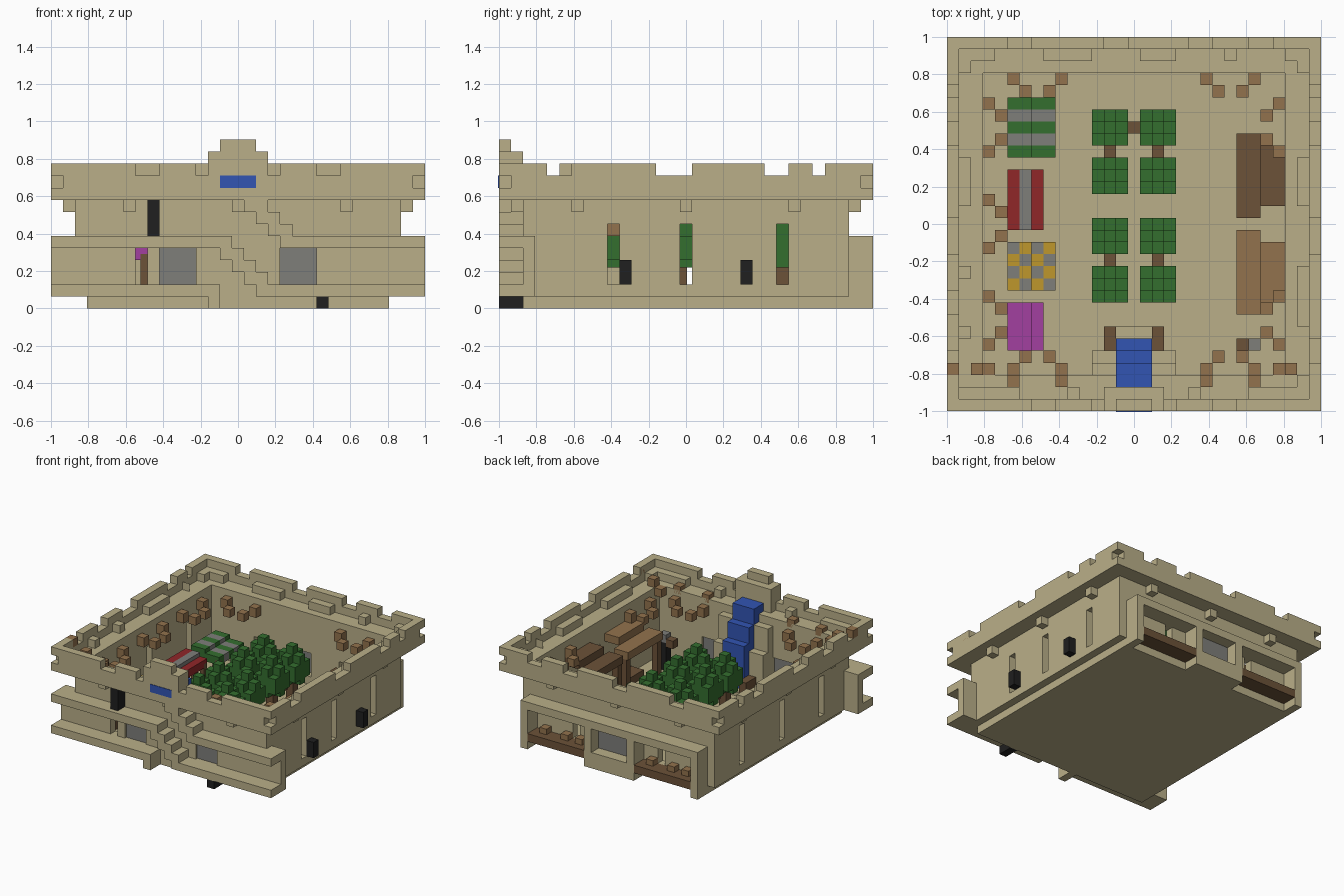
import bpy, bmesh
from mathutils import Matrix, Vector

cube = bpy.data.objects.get("Cube")
if cube:
    bpy.data.objects.remove(cube, do_unlink=True)

N = 31            # blocks along each side
U = 2 / N         # block size


def material(name, r, g, b):
    m = bpy.data.materials.new(name)
    m.use_nodes = True
    m.diffuse_color = (r, g, b, 1)
    m.node_tree.nodes["Principled BSDF"].inputs["Base Color"].default_value = (r, g, b, 1)
    return m


SAND = material("sandstone", .49, .43, .25)
GREEN = material("leaf green", .034, .156, .028)
GREY = material("grey", .21, .21, .195)
RED = material("red", .28, .02, .022)
GOLD = material("gold", .52, .31, .025)
PINK = material("magenta", .36, .05, .35)
BLUE = material("water blue", .032, .09, .45)
DARK = material("dark wood", .15, .084, .04)
WOOD = material("light wood", .29, .17, .075)
BLACK = material("black", .014, .014, .014)


def part(name, mat, boxes):
    """One object from boxes given in block units (x, y, z ranges)."""
    bm = bmesh.new()
    for x0, x1, y0, y1, z0, z1 in boxes:
        size = Vector((x1 - x0, y1 - y0, z1 - z0)) * U
        mid = Vector((x0 + x1 - N, y0 + y1 - N, z0 + z1)) * U / 2
        bmesh.ops.create_cube(bm, size=1, matrix=Matrix.Translation(mid) @ Matrix.Diagonal(size.to_4d()))
    mesh = bpy.data.meshes.new(name)
    bm.to_mesh(mesh)
    bm.free()
    mesh.materials.append(mat)
    ob = bpy.data.objects.new(name, mesh)
    bpy.context.collection.objects.link(ob)
    return ob


SIDES = ("front", "left", "back", "right")


def on_side(side, a0, a1, d0, d1, z0, z1):
    """Box placed along a side; d is the depth inward from the outer edge."""
    if side == "front":
        return (a0, a1, d0, d1, z0, z1)
    if side == "back":
        return (a0, a1, N - d1, N - d0, z0, z1)
    if side == "left":
        return (N - d1, N - d0, a0, a1, z0, z1)
    return (d0, d1, a0, a1, z0, z1)


def wall(side, a0, a1, z0, z1, holes):
    """Wall boxes around sorted rectangular openings."""
    out, at = [], a0
    for h0, h1, low, high in holes:
        out += [on_side(side, at, h0, 2, 3, z0, z1),
                on_side(side, h0, h1, 2, 3, z0, low),
                on_side(side, h0, h1, 2, 3, high, z1)]
        at = h1
    return out + [on_side(side, at, a1, 2, 3, z0, z1)]


# Base and walls
part("base_floor", SAND, [(3, 28, 2, 29, 0, 1)])
doors = [(9, 12, 2, 5), (19, 22, 2, 5)]
slots = {"left": (9, 15, 23), "right": (7, 15, 23)}
part("front_wall", SAND, wall("front", 2, 29, 1, 9, [(7, 8, 2, 5)] + doors)
     + [(0, 2, 2, 3, 1, 6), (29, N, 2, 3, 1, 6)])
part("back_wall", SAND, wall("back", 2, 29, 1, 9, [(9, 10, 2, 5), (14, 17, 2, 5), (21, 22, 2, 5)]))
for side, places in slots.items():
    part(side + "_wall", SAND, wall(side, 3, 28, 1, 9, [(p, p + 1, 2, 7) for p in places]))
part("front_doors", GREY, [(a, b, 2.3, 2.7, lo, hi) for a, b, lo, hi in doors])

# Front ledges linked by stepped diagonals
steps = [(0, 15, 5), (0, 14, 1), (17, N, 1), (19, N, 5), (13, 14, 0)]
steps += [(14 + i, 16 + i, 4 - i) for i in range(3)]
steps += [(16 + i, 18 + i, 8 - i) for i in range(3)]
part("front_ledges", SAND, [(a, b, 0, 3 if z in (1, 5) else 2, z, z + 1) for a, b, z in steps])

# Back porch with planters and door
part("back_porch", SAND, [(3, 28, 29, N, 5, 6)]
     + [(x, x + 1, 29, N, 0, 5) for x in (3, 12, 18, 27)]
     + [(13, 18, 29, N, 0, 2), (13, 18, 29, 30, 1, 2)])
part("back_door", GREY, [(13, 18, 29, 29.5, 2, 5)])
part("back_planters", DARK, [(4, 12, 29, N, 1, 2), (19, 27, 29, N, 1, 2)])
part("planter_shrubs", WOOD, [(x, x + 1, 29, 30, 2, 2.7) for x in (5, 7, 10, 20, 22, 25)])

# Cornice, parapet and corbels
merlons = {
    "front": ((0, 7), (9, 12), (19, 22), (24, N)),
    "back": ((0, 5), (7, 13), (15, 20), (22, 25), (27, N)),
    "left": ((0, 4), (6, 13), (16, 22), (24, 26), (27, N)),
    "right": ((0, 3), (5, 8), (10, 13), (16, 22), (24, 26), (27, N)),
}
for side in SIDES:
    boxes = [on_side(side, 0, N, 0, 3, 9, 10), on_side(side, 1, N - 1, 0, 1, 10, 11)]
    boxes += [on_side(side, a, b, 0, 1, 11, 12) for a, b in merlons[side]]
    boxes += [on_side(side, a + 1, b - 1, 1, 2, 10, 11) for a, b in merlons[side]]
    boxes += [on_side(side, a, a + 1, 1, 2, 8, 9) for a in (6, 15, 24)]
    part(side + "_cornice", SAND, boxes)
part("gate_tower", SAND, [(13, 18, 0, 2, 9, 13), (14, 17, 0, 1, 13, 14)])

# Stepped waterfall and its surround
part("waterfall_spout", BLUE, [(14, 17, -.06, 3, 10, 11)])
part("waterfall", BLUE, [(14, 17, 3 + i, 4 + i, 1, 11 - 2 * i) for i in range(3)])
part("waterfall_surround", SAND, [(12, 14, 3, 4, 1, 9), (17, 19, 3, 4, 1, 9),
                                  (12, 14, 4, 5, 1, 6), (17, 19, 4, 5, 1, 6),
                                  (14, 17, 6, 7, 1, 1.5)])
part("waterfall_posts", DARK, [(x, x + 1, 5, 7, 1, 3) for x in (13, 17)])

# Wall lanterns
part("lanterns", BLACK, [(8, 9, .6, 2, 6, 9), (22, 23, 0, 2, 0, 1),
                         (29, 30, 10, 11, 2, 4), (29, 30, 20, 21, 2, 4)])

# Wooden garlands hung high around the court
garlands = {"front": (7, 23), "back": (7, 23), "right": (7, 15, 23), "left": (7, 23)}
for side, centres in garlands.items():
    boxes = []
    for c in centres:
        for s in (-1, 1):
            boxes += [on_side(side, c + 2 * s, c + 2 * s + 1, 3, 4, 8, 9.2),
                      on_side(side, c + s, c + s + 1, 4, 5, 7.6, 8.6)]
            if side == "front":
                boxes.append(on_side(side, c + 2 * s, c + 2 * s + 1, 2, 3, 9.5, 10.5))
    part(side + "_garlands", WOOD, boxes)
part("corner_brackets", WOOD, [(x, x + 1, 3, 4, z, z + 1)
                               for x, z in ((0, 11), (2, 10), (3, 9), (27, 9), (28, 10), (30, 11))])


# Market stalls along the right wall
def stall(name, x1, y0, y1, colours, rule):
    """Posts, counter and a roof of coloured cells chosen by a rule."""
    part(name + "_posts", DARK, [(x, x + .6, y, y + .6, 1, 4.5)
                                 for x in (5, x1 - .6) for y in (y0, y1 - .6)])
    part(name + "_counter", WOOD, [(x1 - 1, x1 - .6, y0 + .6, y1 - .6, 1, 2)])
    roof = part(name + "_roof", colours[0],
                [(x, x + 1, y, y + 1, 4, 5.5 if x < 7 else 5)
                 for x in range(5, x1) for y in range(y0, y1)])
    for c in colours[1:]:
        roof.data.materials.append(c)
    for f in roof.data.polygons:
        first = roof.data.vertices[f.index // 6 * 8].co
        centre = sum((roof.data.vertices[f.index // 6 * 8 + k].co for k in range(8)), Vector()) / 8
        col, row = (int((v + 1) / U) for v in (centre.x, centre.y))
        f.material_index = rule(col - 5, row - y0)


stall("striped_stall", 9, 21, 26, (GREEN, GREY), lambda c, r: r % 2)
stall("red_stall", 8, 15, 20, (RED, GREY), lambda c, r: c % 2)
stall("checked_stall", 9, 10, 14, (GOLD, GREY), lambda c, r: (c + r) % 2)
stall("magenta_stall", 8, 5, 9, (PINK,), lambda c, r: 0)

# Lean-to sheds along the left wall
for name, mat, y0, y1 in (("dark_shed", DARK, 16, 23), ("light_shed", WOOD, 8, 15)):
    part(name + "_roof", mat, [(24, 26, y0, y1, 6, 7), (26, 28, y0 + 1, y1 - 1, 7, 8)])
    part(name + "_frame", DARK, [(24.2, 25, y, y + .8, 1, 6) for y in (y0, y1 - .8)]
         + [(26, 28, y0 + 1, y1 - 1, 1, 2)])

# Small standing post
part("post_shaft", BLACK, [(25, 26, 5, 6, 1, 4.5)])
part("post_top", GREY, [(25, 26, 5, 6, 4.5, 5.5)])
part("post_arm", DARK, [(24, 25, 5, 6, 4, 5)])

# Grove of block trees
crowns, trunks = [], []
for x in (12, 16):
    for y in (9, 13, 18, 22):
        trunks.append((x + 1, x + 2, y + 1, y + 2, 1, 4))
        crowns += [(x, x + 3, y, y + 3, 4, 6),
                   (x, x + 3, y + 1, y + 2, 3.4, 7),
                   (x + 1, x + 2, y, y + 3, 3.4, 7),
                   (x + 1, x + 2, y + 1, y + 2, 6, 8)]
part("tree_crowns", GREEN, crowns)
part("tree_trunks", DARK, trunks)
part("tree_branches", DARK, [(x, x + 1, y, y + 1, 3, 4) for x in (13, 17) for y in (12, 21)]
     + [(15, 16, 23, 24, 3, 4)])
